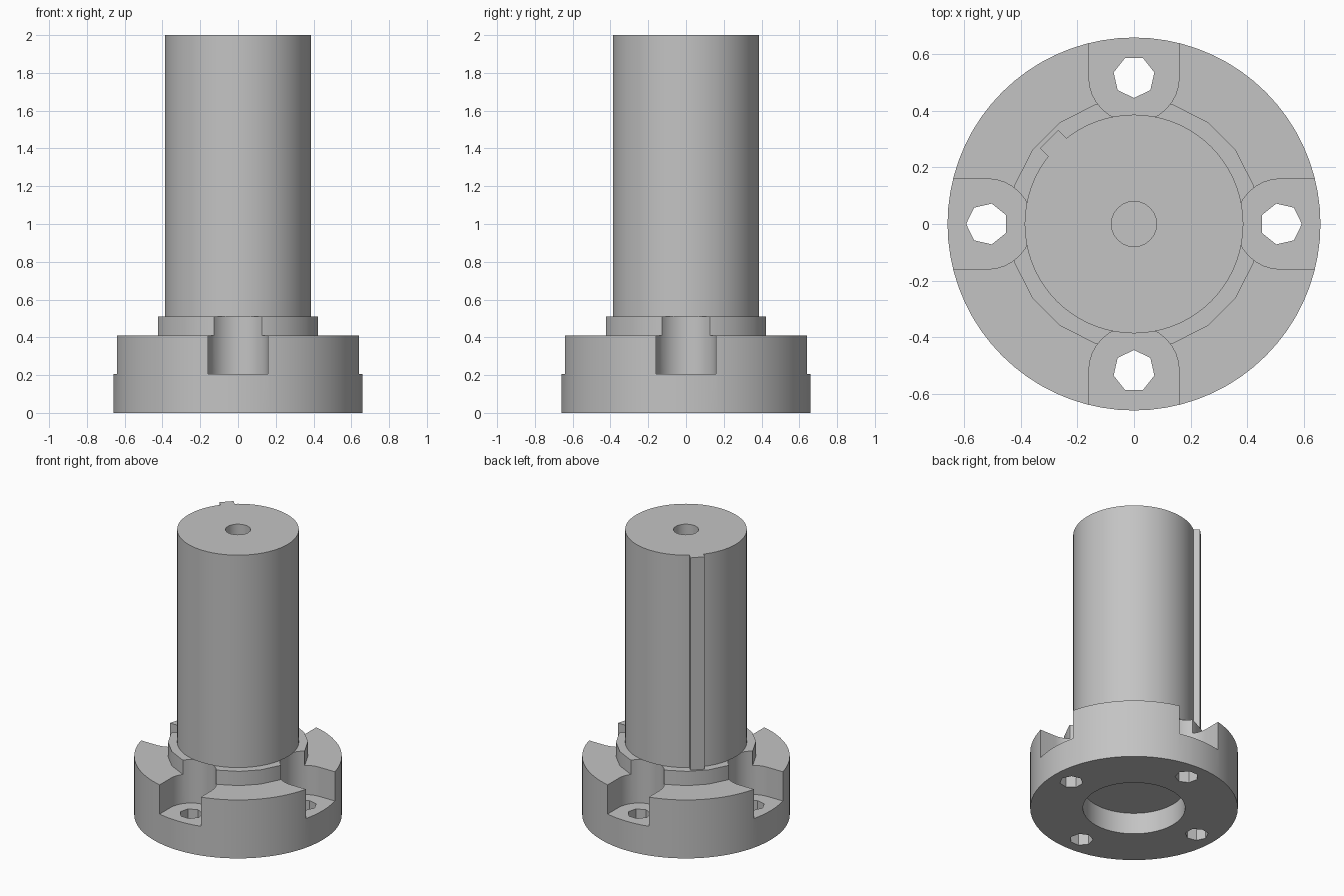
import bpy, bmesh
from math import cos, sin, pi, radians
from mathutils import Matrix

if "Cube" in bpy.data.objects:
    bpy.data.objects.remove(bpy.data.objects["Cube"], do_unlink=True)

steel = bpy.data.materials.new("plain_grey")
steel.use_nodes = True
GREY = (0.55, 0.55, 0.55, 1)
steel.diffuse_color = GREY
steel.node_tree.nodes["Principled BSDF"].inputs["Base Color"].default_value = GREY


def circle(radius, sides, cx=0.0, start=0.0):
    return [(cx + radius * cos(start + 2 * pi * i / sides),
             radius * sin(start + 2 * pi * i / sides)) for i in range(sides)]


def prism(name, outline, z0, z1, turn=0.0):
    """Extrude a counter-clockwise outline from z0 to z1, turned about z."""
    bm = bmesh.new()
    base = bm.faces.new([bm.verts.new((x, y, z0)) for x, y in outline])
    top = bmesh.ops.extrude_face_region(bm, geom=[base])["geom"]
    bmesh.ops.translate(bm, vec=(0, 0, z1 - z0),
                        verts=[v for v in top if isinstance(v, bmesh.types.BMVert)])
    bmesh.ops.transform(bm, matrix=Matrix.Rotation(turn, 4, "Z"), verts=bm.verts)
    bmesh.ops.recalc_face_normals(bm, faces=bm.faces)
    mesh = bpy.data.meshes.new(name)
    bm.to_mesh(mesh)
    bm.free()
    mesh.materials.append(steel)
    obj = bpy.data.objects.new(name, mesh)
    bpy.context.collection.objects.link(obj)
    return obj


def activate(obj):
    bpy.ops.object.select_all(action="DESELECT")
    obj.select_set(True)
    bpy.context.view_layer.objects.active = obj


def combine(target, tool, operation="DIFFERENCE"):
    tool.hide_render = True
    mod = target.modifiers.new("bool", "BOOLEAN")
    mod.operation, mod.solver, mod.object = operation, "EXACT", tool
    activate(target)
    bpy.ops.object.modifier_apply(modifier=mod.name)
    bpy.data.objects.remove(tool, do_unlink=True)


FLANGE_R, SHAFT_R, COLLAR_TOP = 0.66, 0.387, 0.51
BOLT_R, SLOT_W = 0.52, 0.16

# Flange with its raised faceted collar
flange = prism("flange", circle(FLANGE_R, 72), 0, 0.41)
collar = prism("collar", circle(0.445, 20, start=radians(18)), 0.3, COLLAR_TOP)
combine(flange, collar, "UNION")

# Shallow round recess underneath
combine(flange, prism("recess_cutter", circle(0.325, 48), -0.1, 0.15))

# Four round-ended slots, each with a bolt hole through its floor
slot = [(BOLT_R + SLOT_W * cos(a), SLOT_W * sin(a))
        for a in [pi / 2 + pi * i / 16 for i in range(17)]]
slot += [(0.8, -SLOT_W), (0.8, SLOT_W)]
for quarter in range(4):
    turn = quarter * pi / 2
    combine(flange, prism("slot_cutter", slot, 0.205, 0.7, turn))
    hole = circle(0.074, 7, cx=BOLT_R, start=pi * (quarter % 2))
    combine(flange, prism("bolt_hole_cutter", hole, -0.1, 0.3, turn))

# Shaft with a blind hole in the top
shaft = prism("shaft", circle(SHAFT_R, 72), COLLAR_TOP, 2)
combine(shaft, prism("centre_hole_cutter", circle(0.08, 24), 1.7, 2.1))

# Raised key along the shaft
key_outline = [(0.36, -0.046), (0.425, -0.046), (0.425, 0.046), (0.36, 0.046)]
key = prism("shaft_key", key_outline, COLLAR_TOP, 2, radians(135))
combine(shaft, key, "UNION")

for part in (flange, shaft):
    activate(part)
    bpy.ops.object.shade_smooth_by_angle(angle=radians(30))
